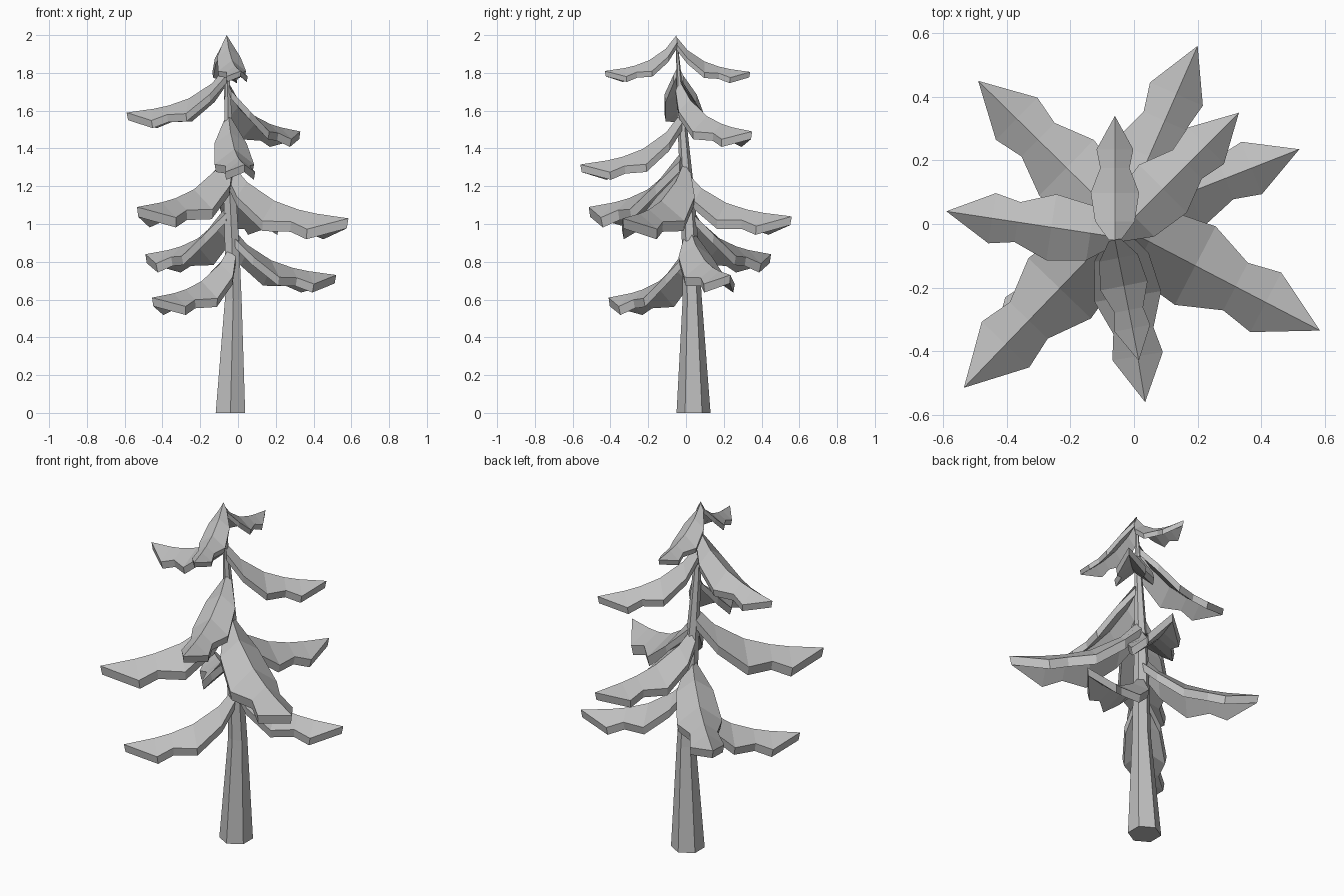
import bpy
import bmesh
from math import cos, sin, pi
from mathutils import Vector

if "Cube" in bpy.data.objects:
    bpy.data.objects.remove(bpy.data.objects["Cube"], do_unlink=True)

grey = bpy.data.materials.new("plain grey")
grey.use_nodes = True
grey.diffuse_color = (0.52, 0.52, 0.52, 1)
grey.node_tree.nodes["Principled BSDF"].inputs["Base Color"].default_value = grey.diffuse_color

# Trunk centre line: x, y, z, radius
TRUNK = [(-0.04, 0.04, 0, 0.09), (-0.025, 0.033, 0.6, 0.051),
         (-0.032, 0.022, 0.9, 0.044), (-0.045, 0.005, 1.2, 0.036),
         (-0.052, -0.022, 1.55, 0.024), (-0.06, -0.05, 1.98, 0.004)]

# Bough outline as shares of its length: distance out, half width, ridge height share, edge droop
BOUGH = [(0, 0.05, 1, 0.1), (0.15, 0.16, 0.62, 0.11), (0.38, 0.195, 0.3, 0.15),
         (0.58, 0.118, 0.15, 0.09), (0.73, 0.148, 0.08, 0.115), (1, 0, 0, 0)]

# Bough tips from the ground up, with the height of each root
TIPS = [((-0.455, -0.41, 0.61), 0.9), ((0.52, 0.235, 0.73), 0.99),
        ((-0.49, 0.45, 0.84), 1.12), ((0.585, -0.335, 1.03), 1.34),
        ((0.2, 0.56, 1.04), 1.28), ((-0.535, -0.515, 1.09), 1.4),
        ((0.035, -0.56, 1.315), 1.59), ((0.33, 0.35, 1.49), 1.76),
        ((-0.59, 0.04, 1.59), 1.84), ((-0.06, 0.34, 1.805), 1.99),
        ((0.015, -0.43, 1.81), 2.0)]


def skin(name, rings):
    """Join equal rings of points into a closed, flat-shaded object."""
    bm = bmesh.new()
    loops = [[bm.verts.new(p) for p in ring] for ring in rings]
    n = len(loops[0])
    for a, b in zip(loops, loops[1:]):
        for i in range(n):
            j = (i + 1) % n
            bm.faces.new((a[i], a[j], b[j], b[i]))
    bm.faces.new(loops[0])
    bm.faces.new(loops[-1])
    bmesh.ops.remove_doubles(bm, verts=bm.verts, dist=0.0005)
    bmesh.ops.recalc_face_normals(bm, faces=bm.faces)
    mesh = bpy.data.meshes.new(name)
    bm.to_mesh(mesh)
    bm.free()
    mesh.materials.append(grey)
    obj = bpy.data.objects.new(name, mesh)
    bpy.context.collection.objects.link(obj)


def trunk_centre(z):
    for a, b in zip(TRUNK, TRUNK[1:]):
        if z <= b[2]:
            return Vector(a[:3]).lerp(Vector(b[:3]), (z - a[2]) / (b[2] - a[2]))
    return Vector(TRUNK[-1][:3])


def bough(name, tip, root_z):
    tip = Vector(tip)
    root = trunk_centre(root_z)
    out = tip - root
    out.z = 0
    length = out.length
    side = Vector((-out.y, out.x, 0))
    thick = Vector((0, 0, -0.075 * length))
    rings = []
    for t, w, h, droop in BOUGH:
        ridge = root + out * t
        ridge.z = tip.z + (root_z - tip.z) * h
        drop = Vector((0, 0, -droop * length))
        top = [ridge - side * w + drop, ridge, ridge + side * w + drop]
        # The underside is slightly smaller than the top
        under = [ridge - side * w * 0.93 + drop, ridge, ridge + side * w * 0.93 + drop]
        rings.append(top + [p + thick - out * 0.015 * t for p in reversed(under)])
    skin(name, rings)


# Six-sided tapering trunk
skin("trunk", [[(x + r * sin(k * pi / 3), y + r * cos(k * pi / 3), z) for k in range(6)]
               for x, y, z, r in TRUNK])

# Drooping boughs
for number, (tip, root_z) in enumerate(TIPS, 1):
    bough(f"bough_{number}", tip, root_z)
